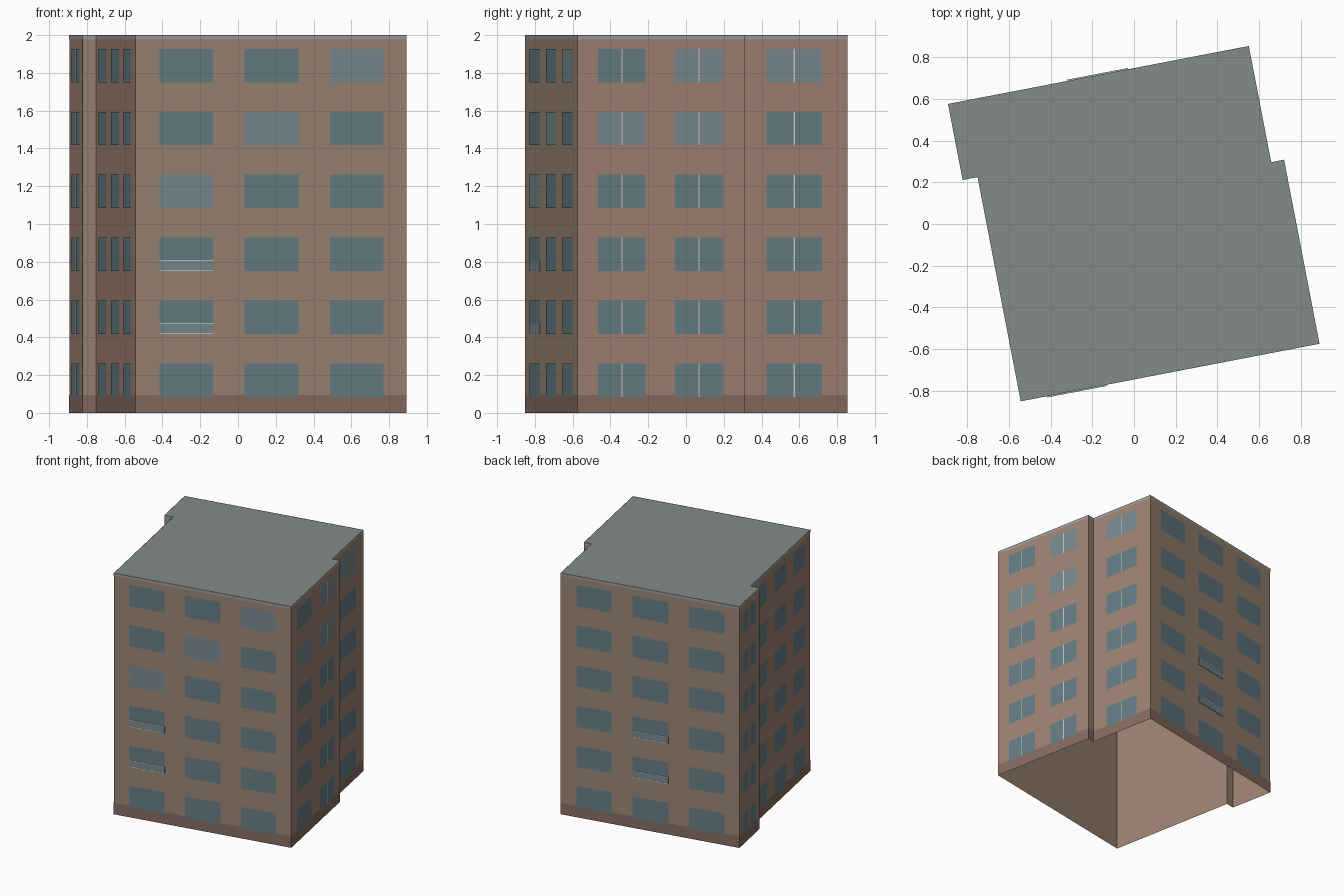
import bpy, math
from mathutils import Vector, Matrix

if "Cube" in bpy.data.objects:
    bpy.data.objects.remove(bpy.data.objects["Cube"])

ROT = Matrix.Rotation(math.radians(10.9), 2)
H = 2.0

# Footprint in the building's own axes, counter-clockwise from front left
FOOT = [ROT @ Vector(p) for p in [
    (-0.695, -0.733), (0.766, -0.733), (0.766, 0.167), (0.703, 0.167),
    (0.703, 0.735), (-0.768, 0.735), (-0.768, 0.363), (-0.695, 0.363)]]
N = len(FOOT)

# Window spans along each wall, measured from the wall's first corner
WINDOWS = {
    0: [(0.13, 0.42), (0.589, 0.879), (1.05, 1.338)],
    1: [(0.112, 0.367), (0.525, 0.784)],
    3: [(0.13, 0.431)],
    4: [(0.13, 0.42), (0.591, 0.887), (1.058, 1.348)],
    5: [(0.07, 0.165), (0.205, 0.30)],
    7: [(0.07, 0.295), (0.43, 0.65), (0.78, 0.99)],
}
# (wall, floor, column) of the paler panes, and (wall, column) of the balconies
PALE = {(0, 5, 2), (0, 4, 1), (0, 3, 0), (1, 5, 1), (1, 4, 0), (1, 4, 1), (3, 5, 0)}
BALCONIES = [(0, 0), (4, 1)]
FLOORS = [0.085 + 0.333 * i for i in range(6)]
WIN_H = 0.177


def material(name, rgb):
    m = bpy.data.materials.new(name)
    m.diffuse_color = (*rgb, 1)
    m.use_nodes = True
    m.node_tree.nodes["Principled BSDF"].inputs["Base Color"].default_value = m.diffuse_color
    return m


wall_a = material("wall_tan", (0.33, 0.235, 0.17))
wall_b = material("wall_rose", (0.35, 0.225, 0.17))
plinth_m = material("plinth_brown", (0.24, 0.15, 0.12))
roof_m = material("roof_grey", (0.23, 0.26, 0.245))
trim_m = material("trim_grey", (0.33, 0.33, 0.31))
glass_m = material("glass", (0.13, 0.205, 0.235))
pale_m = material("pale_glass", (0.19, 0.255, 0.28))
rail_m = material("rail", (0.45, 0.52, 0.48))
mullion_m = material("mullion", (0.6, 0.58, 0.52))


def point(w, s, out):
    """Point on wall w at distance s, pushed outwards."""
    a = FOOT[w]
    d = (FOOT[(w + 1) % N] - a).normalized()
    return a + d * s + Vector((d.y, -d.x)) * out


def length(w):
    return (FOOT[(w + 1) % N] - FOOT[w]).length


def panel(w, s0, s1, z0, z1, out=0.0):
    a, b = point(w, s0, out), point(w, s1, out)
    return [(*a, z0), (*b, z0), (*b, z1), (*a, z1)]


def box(w, s0, s1, z0, z1, depth):
    """Thin box standing out from a wall, open towards the wall."""
    f = panel(w, s0, s1, z0, z1, depth)
    k = panel(w, s0, s1, z0, z1)
    return [f, [k[0], f[0], f[3], k[3]], [f[1], k[1], k[2], f[2]],
            [f[3], f[2], k[2], k[3]], [k[0], k[1], f[1], f[0]]]


def build(name, faces, mat):
    verts = [v for f in faces for v in f]
    idx, n = [], 0
    for f in faces:
        idx.append(range(n, n + len(f)))
        n += len(f)
    me = bpy.data.meshes.new(name)
    me.from_pydata(verts, [], [list(i) for i in idx])
    me.materials.append(mat)
    ob = bpy.data.objects.new(name, me)
    bpy.context.collection.objects.link(ob)
    return ob


# Open-bottomed wall shell and flat roof
faces = {wall_a: [], wall_b: []}
for w in range(N):
    faces[wall_a if w % 4 in (0, 2) else wall_b].append(panel(w, 0, length(w), 0, H))
build("front_and_back_walls", faces[wall_a], wall_a)
build("side_walls", faces[wall_b], wall_b)
build("roof", [[(*p, H) for p in FOOT]], roof_m)

# Plinth and roof-edge bands
build("plinth", [panel(w, 0, length(w), 0, 0.095, 0.001) for w in range(N)], plinth_m)
build("roof_edge", [panel(w, 0, length(w), 1.977, H, 0.001) for w in range(N)], trim_m)

# Windows, with a centre mullion on the right side
panes, pale, mullions = [], [], []
for w, cols in WINDOWS.items():
    for c, (s0, s1) in enumerate(cols):
        for r, z in enumerate(FLOORS):
            (pale if (w, r, c) in PALE else panes).append(
                panel(w, s0, s1, z, z + WIN_H, 0.002))
            if w in (1, 3):
                m = (s0 + s1) / 2
                mullions.append(panel(w, m - 0.003, m + 0.003, z, z + WIN_H, 0.003))
build("windows", panes, glass_m)
build("pale_windows", pale, pale_m)
build("mullions", mullions, mullion_m)

# Shallow balcony fronts with rails
fronts, rails = [], []
for w, c in BALCONIES:
    s0, s1 = WINDOWS[w][c]
    for z in FLOORS[1:3]:
        fronts += box(w, s0, s1, z, z + 0.058, 0.005)
        for zr in (z, z + 0.053):
            rails += box(w, s0, s1, zr, zr + 0.006, 0.006)
build("balcony_fronts", fronts, pale_m)
build("balcony_rails", rails, rail_m)
